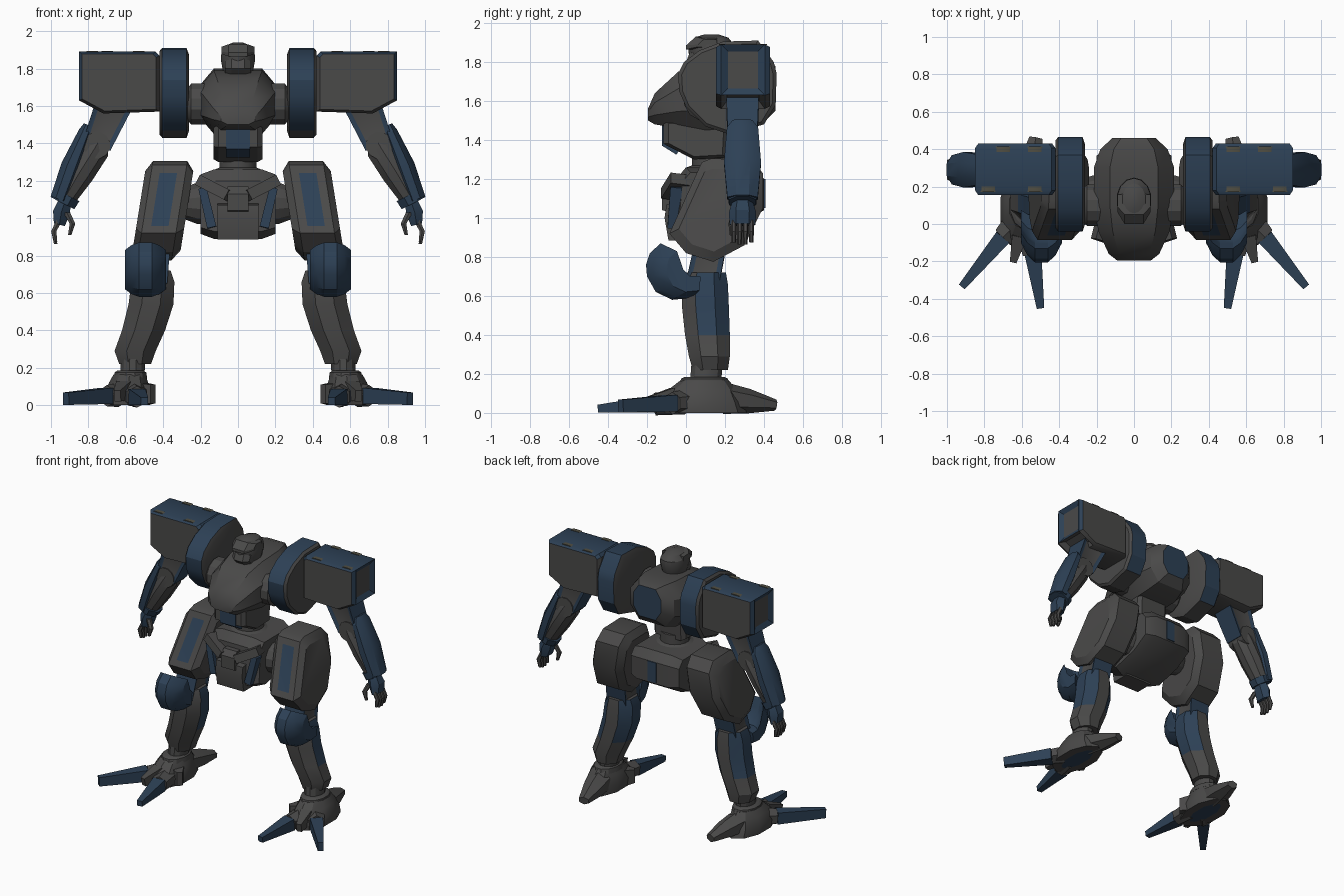
import bpy, bmesh, math
from mathutils import Vector


def material(name, rgb):
    m = bpy.data.materials.new(name)
    m.diffuse_color = (*rgb, 1)
    return m


MATS = [material("dark grey armour", (0.068, 0.067, 0.066)),
        material("navy blue armour", (0.026, 0.052, 0.092)),
        material("olive grey trim", (0.08, 0.076, 0.055))]
GREY, BLUE, OLIVE = 0, 1, 2


def loft(name, rings, mat=GREY, mirror=False, paint=None, insets=()):
    """Skin rings of points; paint(c, n) -> True means blue; insets = (rule, width, depth, mat)."""
    bm = bmesh.new()
    vr = [[bm.verts.new(p) for p in r] for r in rings]
    n = len(rings[0])
    for a, b in zip(vr, vr[1:]):
        for i in range(n):
            bm.faces.new((a[i], a[(i + 1) % n], b[(i + 1) % n], b[i]))
    bm.faces.new(vr[0][::-1])
    bm.faces.new(vr[-1])
    bmesh.ops.recalc_face_normals(bm, faces=bm.faces)
    bm.normal_update()
    for f in bm.faces:
        f.material_index = mat
        if paint and paint(f.calc_center_median(), f.normal):
            f.material_index = BLUE
    for rule, width, depth, m in insets:
        fs = [f for f in bm.faces if rule(f.calc_center_median(), f.normal)]
        if fs:
            bmesh.ops.inset_individual(bm, faces=fs, thickness=width, depth=depth, use_even_offset=True)
            for f in fs:
                f.material_index = m
    me = bpy.data.meshes.new(name)
    for m in MATS:
        me.materials.append(m)
    bm.to_mesh(me)
    bm.free()
    ob = bpy.data.objects.new(name, me)
    bpy.context.collection.objects.link(ob)
    if mirror:
        ob.modifiers.new("mirror", 'MIRROR')
    return ob


def slab(name, pts, rings, axis='x', shear=0, **kw):
    """Extrude a profile; rings are (position, scale, backward shift)."""
    cu = (min(p[0] for p in pts) + max(p[0] for p in pts)) / 2
    cv = (min(p[1] for p in pts) + max(p[1] for p in pts)) / 2
    out = []
    for pos, s, *dy in rings:
        ring = []
        for u, v in pts:
            u, v = cu + (u - cu) * s, cv + (v - cv) * s
            if axis == 'x':
                ring.append((pos + shear * (cv - v), u + (dy[0] if dy else 0), v))
            else:
                ring.append((u, pos, v))
        out.append(ring)
    return loft(name, out, **kw)


def limb(name, rings, n=8, d=None, ref=(0, 1, 0), **kw):
    """Faceted tube through rings of (centre, radius u, radius v)."""
    cs = [Vector(r[0]) for r in rings]
    d = Vector(d) if d else (cs[-1] - cs[0]).normalized()
    u = Vector(ref).cross(d).normalized()
    v = d.cross(u)
    k = 1 / math.cos(math.pi / n)
    ang = [math.pi / n + 2 * math.pi * i / n for i in range(n)]
    return loft(name, [[c + u * (math.cos(a) * r[1] * k) + v * (math.sin(a) * r[2] * k) for a in ang]
                       for c, r in zip(cs, rings)], **kw)


UP = (0, 0, 1)
X = (1, 0, 0)

# Torso: octagonal hull lofted from front to back
hull = []
for y, w, lo, hi in [(-.195, .09, 1.50, 1.56), (-.16, .135, 1.48, 1.64), (-.04, .19, 1.46, 1.75),
                     (.1, .215, 1.45, 1.79), (.3, .215, 1.46, 1.80), (.4, .18, 1.49, 1.80), (.46, .115, 1.55, 1.78)]:
    h = (hi - lo) * .3
    hull.append([(w * a, y, z) for a, z in [(.6, hi), (1, hi - h), (1, lo + h), (.6, lo),
                                            (-.6, lo), (-1, lo + h), (-1, hi - h), (-.6, hi)]])
loft("torso", hull, paint=lambda c, n: n.y > .95)

# Side intakes
limb("side_intake", [((.17, .1, 1.61), .11, .11), ((.25, .1, 1.61), .11, .11), ((.27, .1, 1.61), .085, .095)],
     n=12, mirror=True, insets=[(lambda c, n: n.x > .9, .02, -.03, BLUE)])

# Head: dome, brim, face mask and neck
limb("helmet", [((0, .13, 1.75), .07, .09), ((0, .13, 1.81), .085, .10), ((0, .13, 1.85), .092, .115),
                ((0, .13, 1.89), .088, .112), ((0, .13, 1.925), .06, .085), ((0, .13, 1.94), .025, .04)],
     n=14, d=UP)
slab("helmet_brim", [(.0, 1.865), (.0, 1.885), (.05, 1.93), (.16, 1.925), (.16, 1.865)],
     [(-.088, .6, .03), (-.05, 1), (.05, 1), (.088, .6, .03)])
slab("face_mask", [(.03, 1.77), (.0, 1.80), (.02, 1.85), (.12, 1.85), (.12, 1.77)],
     [(-.07, .8, .02), (-.035, 1), (.035, 1), (.07, .8, .02)])

# Abdomen, front plate and waist
slab("abdomen", [(-.115, 1.50), (-.115, 1.38), (.04, 1.30), (.21, 1.31), (.22, 1.50)],
     [(-.13, .85), (-.105, 1), (.105, 1), (.13, .85)])
slab("abdomen_plate", [(-.122, 1.49), (-.122, 1.37), (-.05, 1.325), (-.03, 1.35), (-.03, 1.49)],
     [(-.065, 1), (.065, 1)], mat=BLUE)
limb("waist", [((0, .13, 1.22), .125, .125), ((0, .13, 1.26), .125, .125), ((0, .13, 1.27), .10, .10),
               ((0, .13, 1.34), .10, .10)], n=16)

# Pelvis with front and rear plates
slab("pelvis", [(-.05, 1.2), (.0, 1.26), (.35, 1.26), (.40, 1.2), (.40, 1.04), (.25, .95), (.02, .89), (-.07, .93)],
     [(-.2, .86), (-.13, 1), (.13, 1), (.2, .86)])
slab("pelvis_rear_plate", [(.39, 1.2), (.407, 1.2), (.407, 1.05), (.39, 1.05)], [(-.035, 1), (.035, 1)], mat=BLUE)
slab("groin_plate", [(-.05, 1.08), (-.1, 1.07), (-.11, 1.0), (-.09, .885), (.05, .885), (.05, 1.08)],
     [(-.11, 1), (.11, 1)])
slab("groin_crest", [(-.05, 1.17), (-.09, 1.17), (-.122, 1.13), (-.122, 1.04), (-.05, 1.02)],
     [(-.055, 1), (.055, 1)])
limb("pelvis_collar", [((.205, -.03, 1.20), .03, .05), ((.05, -.08, 1.12), .03, .05)], n=4, mirror=True)
limb("pelvis_strip", [((.19, -.05, 1.16), .022, .03), ((.14, -.065, .95), .025, .03)], n=4, mat=BLUE, mirror=True)
limb("hip_joint", [((.15, .15, 1.08), .11, .11), ((.22, .15, 1.08), .11, .11), ((.30, .15, 1.08), .08, .08)],
     n=12, mirror=True)

# Thighs: chamfered blocks leaning forward and outward, blue inset in front
slab("thigh", [(.08, 1.285), (.13, 1.305), (.33, 1.30), (.395, 1.23), (.395, 1.05), (.30, .86), (.14, .775),
               (.0, .82), (-.085, .92)],
     [(.273, .8), (.313, 1), (.497, 1), (.53, .8)], shear=.16, mirror=True,
     insets=[(lambda c, n: n.y < -.8 and abs(n.x) < .3 and c.z > 1, .045, -.004, BLUE)])

# Knee link, knee guard, shin
limb("knee_link", [((.44, .13, .88), .08, .08), ((.46, .08, .64), .08, .085)], n=4, mat=BLUE, mirror=True,
     insets=[(lambda c, n: abs(n.x) > .8, .025, -.01, GREY)])
slab("knee_guard", [(-.13, .87), (-.185, .82), (-.205, .76), (-.20, .70), (-.155, .62), (-.07, .58), (.03, .59),
                    (.04, .69), (-.04, .695), (-.085, .74), (-.105, .80)],
     [(.385, .72, .07), (.42, .9, .025), (.46, 1), (.53, 1), (.57, .9, .025), (.605, .72, .07)],
     mat=BLUE, mirror=True)
limb("shin", [((.455, .10, .72), .095, .105), ((.455, .095, .66), .115, .12), ((.465, .10, .54), .12, .12),
              ((.505, .11, .40), .115, .115), ((.55, .12, .29), .11, .105), ((.55, .125, .22), .085, .09)],
     d=UP, mirror=True, paint=lambda c, n: c.z > .38 and n.y > -.4 and abs(n.x) > .3)

# Ankles and feet
limb("ankle", [((.565, .10, .15), .065, .08), ((.56, .11, .28), .065, .08)], n=12, d=UP, mirror=True)
limb("ankle_collar", [((.575, .095, .14), .09, .13), ((.575, .095, .175), .085, .12), ((.575, .095, .185), .07, .10)],
     n=12, d=UP, mirror=True)
limb("foot", [((.59, .08, .0), .12, .22), ((.59, .07, .06), .125, .21), ((.585, .085, .12), .105, .165),
              ((.58, .095, .165), .085, .12)], n=10, d=UP, mirror=True,
     insets=[(lambda c, n: n.z < -.9, .06, .0, BLUE)])
limb("heel", [((.575, .20, .075), .08, .07), ((.55, .32, .06), .065, .055), ((.525, .46, .04), .035, .025)],
     n=6, ref=UP, mirror=True)
for nm, a, b, tip in [("outer_toe", (.64, -.01, .055), (.70, -.07, .05), (.92, -.335, .035)),
                      ("inner_toe", (.56, -.04, .055), (.54, -.16, .045), (.50, -.45, .022))]:
    limb(nm + "_base", [(a, .07, .055), (b, .055, .05)], n=6, ref=UP, mirror=True)
    limb(nm + "_claw", [(b, .045, .043), (tip, .02, tip[2] - .002)], n=4, ref=UP, mat=BLUE, mirror=True)
limb("small_toe", [((.61, -.06, .08), .04, .05), ((.645, -.20, .05), .018, .03)], n=4, ref=UP, mirror=True)
limb("foot_spur", [((.52, .02, .06), .05, .06), ((.455, -.04, .06), .02, .05)], n=4, ref=UP, mirror=True)

# Shoulder discs: blue rim, grey flanks
slab("shoulder_disc", [(-.04, 1.74), (-.01, 1.80), (.07, 1.86), (.19, 1.905), (.37, 1.91), (.45, 1.80), (.465, 1.74),
                       (.46, 1.58), (.40, 1.48), (.22, 1.43), (.10, 1.47), (.0, 1.57), (-.035, 1.65)],
     [(.262, .85), (.275, 1), (.405, 1), (.42, .93)], mirror=True,
     paint=lambda c, n: abs(n.x) < .5 and not (c.z < 1.5 and c.y > .05))

# Shoulder boxes: blue tops and ends, recessed underside
slab("shoulder_box", [(.42, 1.57), (.42, 1.87), (.44, 1.89), (.85, 1.89), (.85, 1.63), (.72, 1.56)],
     [(.155, .92), (.18, 1), (.405, 1), (.43, .92)], axis='y', mirror=True,
     paint=lambda c, n: (n.z > .5 or n.x > .75),
     insets=[(lambda c, n: n.x > .9, .035, -.02, GREY),
             (lambda c, n: n.z < -.5 and n.x > .2 and abs(n.y) < .3, .03, -.03, GREY)])
for i, (x, y) in enumerate([(.53, .40), (.70, .40), (.53, .185), (.78, .185)]):
    slab("shoulder_trim_%d" % (i + 1), [(x - .04, 1.888), (x - .03, 1.893), (x + .03, 1.893), (x + .04, 1.888)],
         [(y - .015, 1), (y + .015, 1)], axis='y', mat=OLIVE, mirror=True)

# Arms
limb("upper_arm", [((.655, .29, 1.63), .10, .085), ((.755, .29, 1.39), .078, .075)], n=4, mat=BLUE, mirror=True,
     insets=[(lambda c, n: abs(n.y) > .8, .025, -.01, GREY)])
limb("elbow", [((.755, .215, 1.39), .07, .07), ((.755, .365, 1.39), .07, .07)], n=12, ref=UP, mirror=True)
limb("forearm", [((.745, .29, 1.41), .06, .07), ((.765, .29, 1.375), .082, .08), ((.85, .29, 1.24), .08, .08),
                 ((.925, .29, 1.11), .06, .065)], n=10, mirror=True)
limb("forearm_shield", [((.805, .29, 1.50), .02, .05), ((.815, .29, 1.46), .038, .08), ((.89, .29, 1.28), .055, .095),
                        ((.955, .29, 1.10), .05, .078)], n=8, mat=BLUE, mirror=True)
limb("wrist_cuff", [((.915, .29, 1.125), .075, .075), ((.938, .29, 1.08), .07, .07)], n=8, mat=BLUE, mirror=True)

# Hands
limb("palm", [((.925, .29, 1.09), .035, .045), ((.945, .29, 1.03), .045, .06), ((.955, .29, .965), .03, .058)],
     n=6, mat=BLUE, mirror=True)
for i in range(4):
    y = .245 + i * .03
    tip = .875 - (.012 if i in (1, 2) else 0)
    limb("finger_%d" % (i + 1), [((.955, y, .99), .016, .012), ((.985, y, .93), .014, .012),
                                 ((.975, y, tip), .009, .009)], n=6, d=(0, 0, -1), mirror=True)
limb("thumb", [((.915, .25, 1.03), .018, .016), ((.885, .235, .97), .015, .015), ((.90, .235, .91), .009, .009)],
     n=6, d=(0, 0, -1), mirror=True)

# Smooth shading with sharp armour edges
for ob in bpy.context.collection.objects:
    ob.select_set(True)
    bpy.context.view_layer.objects.active = ob
bpy.ops.object.shade_smooth_by_angle(angle=math.radians(28))
